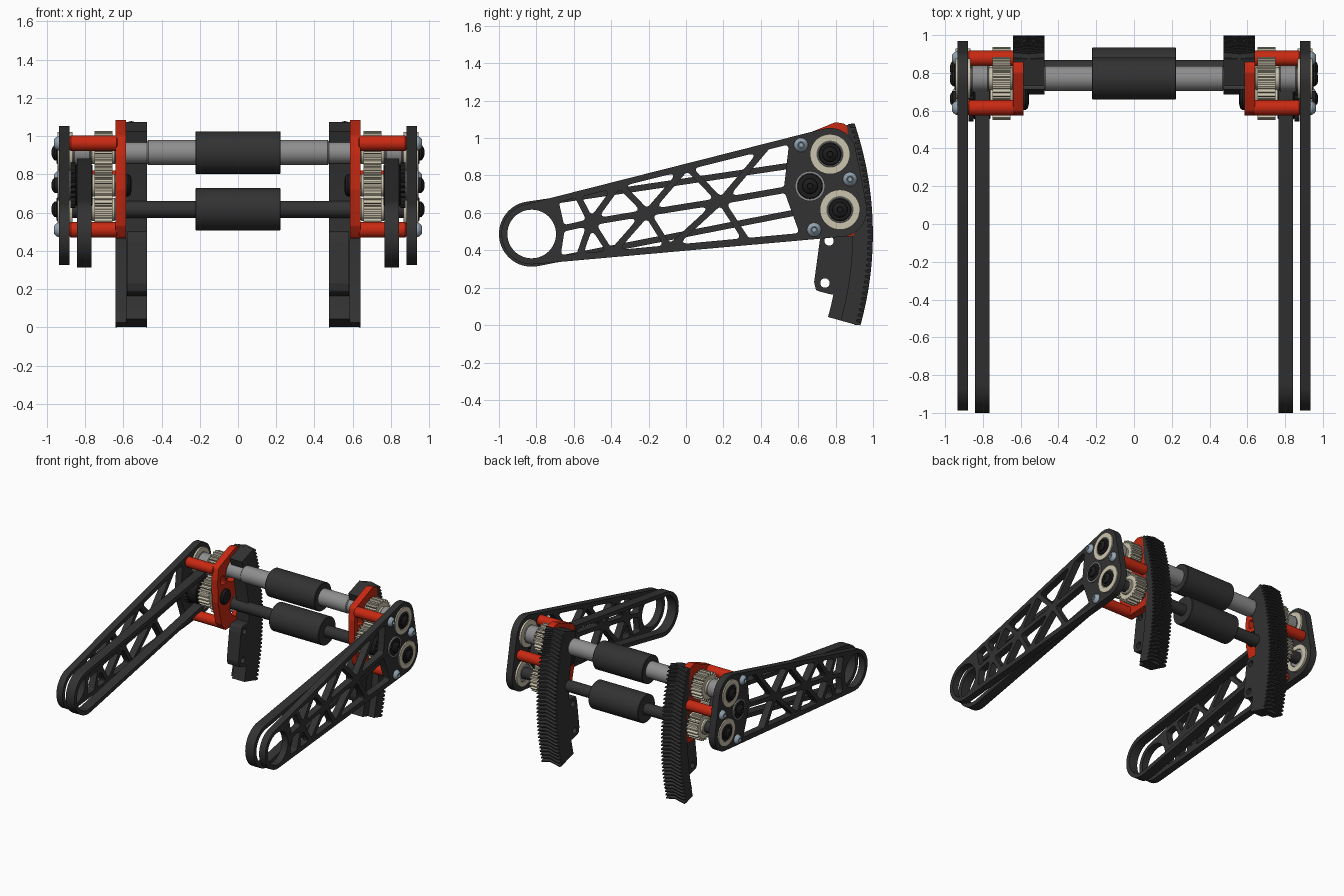
import bpy, bmesh
from math import sin, cos, pi, tan, radians
from mathutils import Vector, Matrix
from mathutils.geometry import convex_hull_2d

if "Cube" in bpy.data.objects:
    bpy.data.objects.remove(bpy.data.objects["Cube"])


def material(name, rgb):
    m = bpy.data.materials.new(name)
    m.diffuse_color = (*rgb, 1)
    m.use_nodes = True
    m.node_tree.nodes["Principled BSDF"].inputs["Base Color"].default_value = m.diffuse_color
    return m


DARK = material("dark_plastic", (.032, .032, .032))
BLACK = material("black_metal", (.012, .012, .012))
RED = material("red_plastic", (.58, .022, .006))
CREAM = material("cream_plastic", (.6, .55, .42))
GREY = material("grey_metal", (.27, .27, .27))
STEEL = material("blue_steel", (.3, .38, .45))


def finish(name, bm, mat, mirror=True):
    bmesh.ops.remove_doubles(bm, verts=bm.verts, dist=1e-5)
    bmesh.ops.recalc_face_normals(bm, faces=bm.faces)
    me = bpy.data.meshes.new(name)
    bm.to_mesh(me)
    bm.free()
    me.materials.append(mat)
    me.polygons.foreach_set("use_smooth", [True] * len(me.polygons))
    me.set_sharp_from_angle(angle=radians(30))
    ob = bpy.data.objects.new(name, me)
    bpy.context.collection.objects.link(ob)
    if mirror:
        ob.modifiers.new("both_sides", 'MIRROR')
    return ob


def prism(name, loops, x0, x1, mat):
    """Side-view (y, z) outline plus holes, extruded from x0 to x1."""
    cu = bpy.data.curves.new(name + "_profile", 'CURVE')
    cu.dimensions, cu.fill_mode, cu.extrude = '2D', 'BOTH', (x1 - x0) / 2
    for pts in loops:
        s = cu.splines.new('POLY')
        s.points.add(len(pts) - 1)
        for p, q in zip(s.points, pts):
            p.co = (q[0], q[1], 0, 1)
        s.use_cyclic_u = True
    tmp = bpy.data.objects.new("tmp", cu)
    bpy.context.collection.objects.link(tmp)
    me = bpy.data.meshes.new_from_object(
        tmp.evaluated_get(bpy.context.evaluated_depsgraph_get()))
    bpy.data.objects.remove(tmp)
    bm = bmesh.new()
    bm.from_mesh(me)
    bm.transform(Matrix(((0, 0, 1, (x0 + x1) / 2), (1, 0, 0, 0), (0, 1, 0, 0), (0, 0, 0, 1))))
    bpy.data.meshes.remove(me)
    return finish(name, bm, mat)


def lathe(name, c, prof, mat, mirror=True, n=40):
    """Revolve (x, radius) profile about the x-parallel axis through c=(y, z)."""
    bm = bmesh.new()
    rings = [[bm.verts.new((x, c[0] + r * cos(2 * pi * i / n), c[1] + r * sin(2 * pi * i / n)))
              for i in range(n)] for x, r in prof]
    for a, b in zip(rings, rings[1:]):
        for i in range(n):
            j = (i + 1) % n
            bm.faces.new((a[i], a[j], b[j], b[i]))
    bm.faces.new(rings[0])
    bm.faces.new(rings[-1])
    return finish(name, bm, mat, mirror)


def rod(name, c, r, x0, x1, mat, mirror=True, ch=.006):
    return lathe(name, c, [(x0, r - ch), (x0 + ch, r), (x1 - ch, r), (x1, r - ch)], mat, mirror)


def circle(c, r, n=40):
    return [(c[0] + r * cos(2 * pi * i / n), c[1] + r * sin(2 * pi * i / n)) for i in range(n)]


def hull(*circles):
    pts = [Vector(p) for c, r in circles for p in circle(c, r, 64)]
    return [pts[i] for i in convex_hull_2d(pts)]


def rounded(pts, r=.02, inset=0.0):
    """Inset a polygon and round its corners."""
    p = [Vector(q) for q in pts]
    if sum(a.x * b.y - b.x * a.y for a, b in zip(p, p[1:] + p[:1])) < 0:
        p.reverse()
    n, off, out = len(p), [], []
    for i in range(n):
        d1, d2 = (p[i] - p[i - 1]).normalized(), (p[(i + 1) % n] - p[i]).normalized()
        n1, n2 = Vector((-d1.y, d1.x)), Vector((-d2.y, d2.x))
        off.append(p[i] + (n1 + n2) * inset / (1 + n1.dot(n2)))
    for i in range(n):
        a, b = off[i - 1] - off[i], off[(i + 1) % n] - off[i]
        cut = min(r / tan(a.angle(b) / 2), .4 * a.length, .4 * b.length)
        s, e = off[i] + a.normalized() * cut, off[i] + b.normalized() * cut
        for k in range(6):
            t = k / 5
            out.append(s * (1 - t) ** 2 + off[i] * 2 * t * (1 - t) + e * t * t)
    return out


# Axis positions in (y, z)
PIVOT, TOP, LOW, IDLER = (-.825, .487), (.77, .914), (.823, .617), (.663, .743)
SCREWS = [(.615, .963), (.877, .78), (.685, .51)]

# Outer truss arm plate
T = lambda y: (y, .628 + .251 * (y + .866))
B = lambda y: (y, .343 + .0925 * (y + .817))
N1, N2, N3, R, H = (-.508, .55), (-.208, .6), (.187, .663), (-.665, .515), (.54, .725)
t0, t1, t2, t3 = map(T, (-.583, -.358, .005, .433))
b0, b1, b2, b3 = map(B, (-.572, -.4, -.09, .326))
cells = [(R, T(-.7), t0, N1), (t0, t1, N1), (N1, t1, N2), (t1, t2, N2), (N2, t2, N3),
         (t2, t3, N3), (N3, t3, T(.57), H), (R, N1, b0, B(-.69)), (b0, b1, N1), (N1, b1, N2),
         (b1, b2, N2), (N2, b2, N3), (b2, b3, N3), (N3, b3, B(.63), H)]
prism("arm_plate", [hull((PIVOT, .162), (TOP, .14), (LOW, .145)), circle(PIVOT, .13, 64)]
      + [rounded(c, .02, .017) for c in cells], .88, .935, DARK)

# Drive belt loop and its small pulley
prism("drive_belt", [hull((PIVOT, .175), (IDLER, .14)), hull((PIVOT, .142), (IDLER, .107))],
      .765, .842, DARK)
rod("belt_pulley", IDLER, .11, .76, .85, BLACK)
prism("toothed_pulley", [[(IDLER[0] + r * cos(a), IDLER[1] + r * sin(a))
      for i in range(24) for a, r in ((i * pi / 12, .12), (i * pi / 12 + .13, .105))]],
      .85, .876, BLACK)

# Red inner bracket, stand-offs and screws
plate = [(.575, .9), (.59, 1.0), (.8, 1.085), (.86, 1.075), (.885, .8), (.915, .56),
         (.9, .475), (.67, .465), (.625, .53), (.58, .72)]
prism("bracket_plate", [rounded(plate, .03), circle(TOP, .088), circle(LOW, .088),
      rounded([(.615, .85), (.69, .84), (.665, .91), (.615, .92)], .012)], .585, .64, RED)
for c in SCREWS:
    rod("standoff", c, .041, .63, .88, RED)
    lathe("screw_head", c, [(.93, .038), (.943, .037), (.956, .028), (.963, .018),
                            (.963, .014), (.953, .012)], STEEL)

# Gear train
for c, ph in ((TOP, 0), (LOW, .05), (IDLER, .14)):
    teeth = [(c[0] + r * cos(a + ph), c[1] + r * sin(a + ph)) for i in range(22)
             for a, r in ((i * pi / 11 - .085, .092), (i * pi / 11 - .045, .113),
                          (i * pi / 11 + .045, .113), (i * pi / 11 + .085, .092))]
    prism("gear", [teeth, circle(c, .035)], .655, .75, CREAM)
    rod("gear_hub", c, .06, .64, .77, CREAM)

# Bearings and bolts on the outer plate
for c in (TOP, LOW):
    prism("bearing_ring", [circle(c, .107), circle(c, .07)], .865, .944, CREAM)
    rod("bearing_core", c, .073, .87, .94, GREY)
    rod("bearing_washer", c, .062, .93, .95, BLACK)
    lathe("bolt_head", c, [(.945, .042), (.96, .04), (.97, .028), (.974, .016), (.962, .014)], BLACK)
prism("idler_ring", [circle(IDLER, .08), circle(IDLER, .068)], .87, .945, GREY)
rod("idler_cap", IDLER, .07, .87, .945, BLACK)
lathe("idler_bolt", IDLER, [(.94, .042), (.96, .04), (.97, .028), (.974, .016), (.962, .014)], BLACK)
rod("idler_shaft", IDLER, .035, .58, .94, BLACK)
lathe("idler_knob", IDLER, [(.557, .03), (.562, .05), (.575, .06), (.59, .06)], BLACK)

# Cross shafts and rollers
rod("upper_shaft", TOP, .058, -.93, .93, GREY, False)
rod("upper_sleeve", TOP, .066, .215, .475, GREY)
rod("upper_collar", TOP, .07, .77, .86, GREY)
rod("lower_shaft", LOW, .045, -.93, .93, DARK, False)
for label, c in (("upper", TOP), ("lower", LOW)):
    rod(label + "_roller", c, .111, -.223, .223, DARK, False, .004)

# Curved rack: body, rim, mounting lug
A0, A1 = radians(-15.6), radians(19)


def polar(r, a):
    return (-.83 + r * cos(a), .487 + r * sin(a))


def sector(r0, r1, n=30):
    angs = [A0 + (A1 - A0) * i / n for i in range(n + 1)]
    return [polar(r1, a) for a in angs] + [polar(r0, a) for a in reversed(angs)]


prism("rack_body", [sector(1.65, 1.76)], .475, .585, DARK)
prism("rack_rim", [sector(1.72, 1.803)], .475, .64, DARK)
lug = [(.86, .16), (.77, .165), (.695, .185), (.685, .23), (.715, .45), (.73, .5), (.86, .5)]
prism("rack_lug", [rounded(lug, .02), circle((.765, .45), .025), circle((.743, .225), .025)],
      .475, .58, DARK)

# Herringbone teeth on the rack
bm = bmesh.new()
count, skew = 36, .012
for i in range(count):
    a = A0 + .005 + (A1 - A0 - .01 - skew) * i / (count - 1)
    rings = []
    for x, d in ((.475, 0), (.5575, skew), (.64, 0)):
        rings.append([bm.verts.new((x, *polar(r, a + d + w))) for r, w in
                      ((1.797, -.0065), (1.829, -.0028), (1.829, .0028), (1.797, .0065))])
    for p, q in zip(rings, rings[1:]):
        for k in range(4):
            bm.faces.new((p[k], p[(k + 1) % 4], q[(k + 1) % 4], q[k]))
    bm.faces.new(rings[0])
    bm.faces.new(rings[2])
finish("rack_teeth", bm, DARK)
